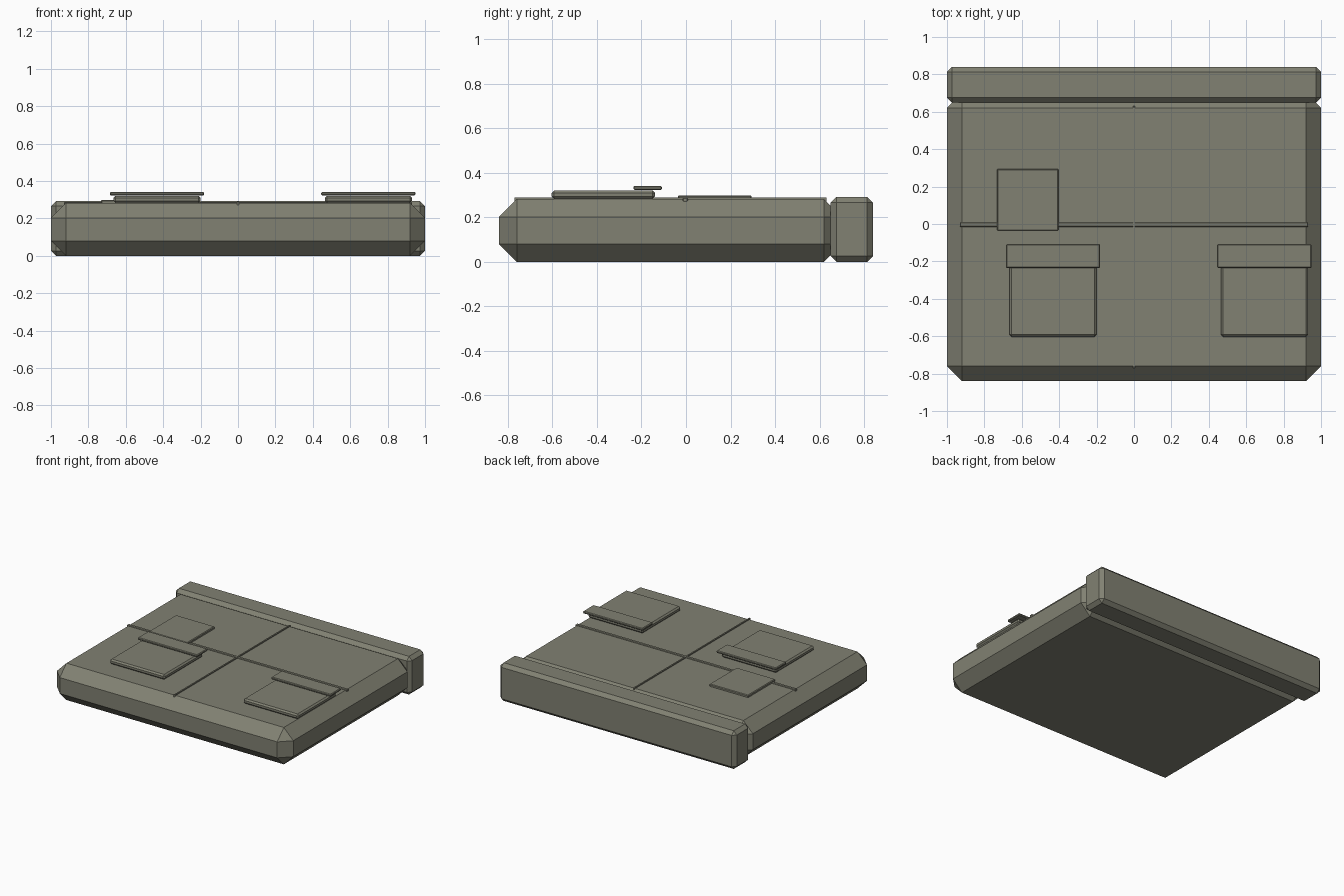
import bpy
import bmesh

cube = bpy.data.objects.get("Cube")
if cube:
    bpy.data.objects.remove(cube, do_unlink=True)

# Single olive grey paint
paint = bpy.data.materials.new("olive_grey")
paint.use_nodes = True
colour = (0.22, 0.22, 0.17, 1)
paint.diffuse_color = colour
paint.node_tree.nodes["Principled BSDF"].inputs["Base Color"].default_value = colour


def block(name, x, y, z, bevel=0):
    """Box spanning the given (low, high) ranges, with flat chamfered edges."""
    bm = bmesh.new()
    bmesh.ops.create_cube(bm, size=1)
    spans = (x, y, z)
    for v in bm.verts:
        v.co = [lo + (c + 0.5) * (hi - lo) for c, (lo, hi) in zip(v.co, spans)]
    if bevel:
        bmesh.ops.bevel(bm, geom=bm.edges[:], offset=bevel, segments=1,
                        profile=0.5, affect='EDGES')
    mesh = bpy.data.meshes.new(name)
    bm.to_mesh(mesh)
    bm.free()
    mesh.materials.append(paint)
    obj = bpy.data.objects.new(name, mesh)
    bpy.context.collection.objects.link(obj)
    return obj


# Main slab and the raised rail along the back
block("body_slab", (-1, 1), (-0.84, 0.70), (0, 0.282), 0.08)
block("rear_rail", (-1, 1), (0.65, 0.84), (0, 0.292), 0.026)

# Thin seams crossing on the top
block("long_seam", (-0.005, 0.005), (-0.77, 0.63), (0.27, 0.29))
block("cross_seam", (-0.93, 0.93), (-0.015, 0.008), (0.268, 0.288), 0.003)

# Low access panel
block("access_panel", (-0.732, -0.403), (-0.036, 0.295), (0.265, 0.299), 0.005)

# Two hatches, each with an overhanging hinge bar
for side, cx in (("right", -0.433), ("left", 0.697)):
    block(side + "_hatch", (cx - 0.233, cx + 0.233), (-0.603, -0.14),
          (0.283, 0.321), 0.011)
    block(side + "_hinge_bar", (cx - 0.252, cx + 0.252), (-0.236, -0.108),
          (0.323, 0.341), 0.005)
